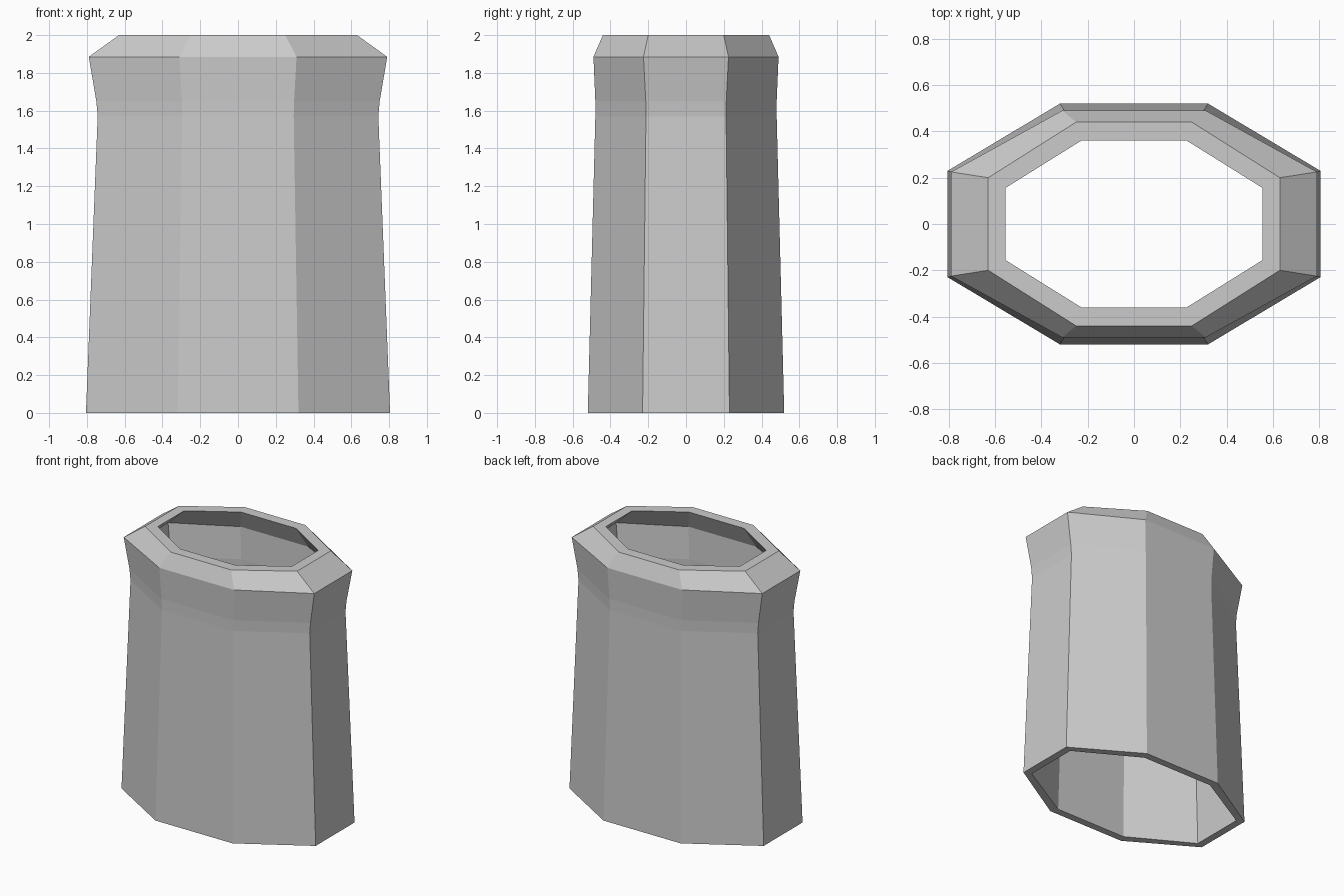
import bpy, bmesh

if "Cube" in bpy.data.objects:
    bpy.data.objects.remove(bpy.data.objects["Cube"])

# Octagonal sections: height, half width, half depth, front-corner x, side-corner y
outer = [
    (0.00, 0.805, 0.52, 0.32, 0.23),
    (1.57, 0.743, 0.48, 0.295, 0.212),
    (1.65, 0.750, 0.48, 0.297, 0.213),
    (1.885, 0.79, 0.49, 0.31, 0.225),
    (2.00, 0.63, 0.44, 0.25, 0.20),
]
# Inner wall, from the mouth back down to the open base
inner = [
    (2.00, 0.555, 0.36, 0.228, 0.156),
    (1.85, 0.72, 0.43, 0.28, 0.20),
    (1.61, 0.69, 0.425, 0.272, 0.19),
    (0.00, 0.75, 0.465, 0.295, 0.207),
]


def octagon(bm, z, w, d, a, b):
    pts = [(w, -b), (w, b), (a, d), (-a, d), (-w, b), (-w, -b), (-a, -d), (a, -d)]
    return [bm.verts.new((x, y, z)) for x, y in pts]


# Hollow tapered tube with flared collar, skinned ring to ring
bm = bmesh.new()
rings = [octagon(bm, *s) for s in outer + inner]
for r0, r1 in zip(rings, rings[1:] + rings[:1]):
    for i in range(8):
        j = (i + 1) % 8
        bm.faces.new((r0[i], r0[j], r1[j], r1[i]))
bmesh.ops.recalc_face_normals(bm, faces=bm.faces)

mesh = bpy.data.meshes.new("hollow_sleeve")
bm.to_mesh(mesh)
bm.free()
bpy.context.collection.objects.link(bpy.data.objects.new("hollow_sleeve", mesh))
